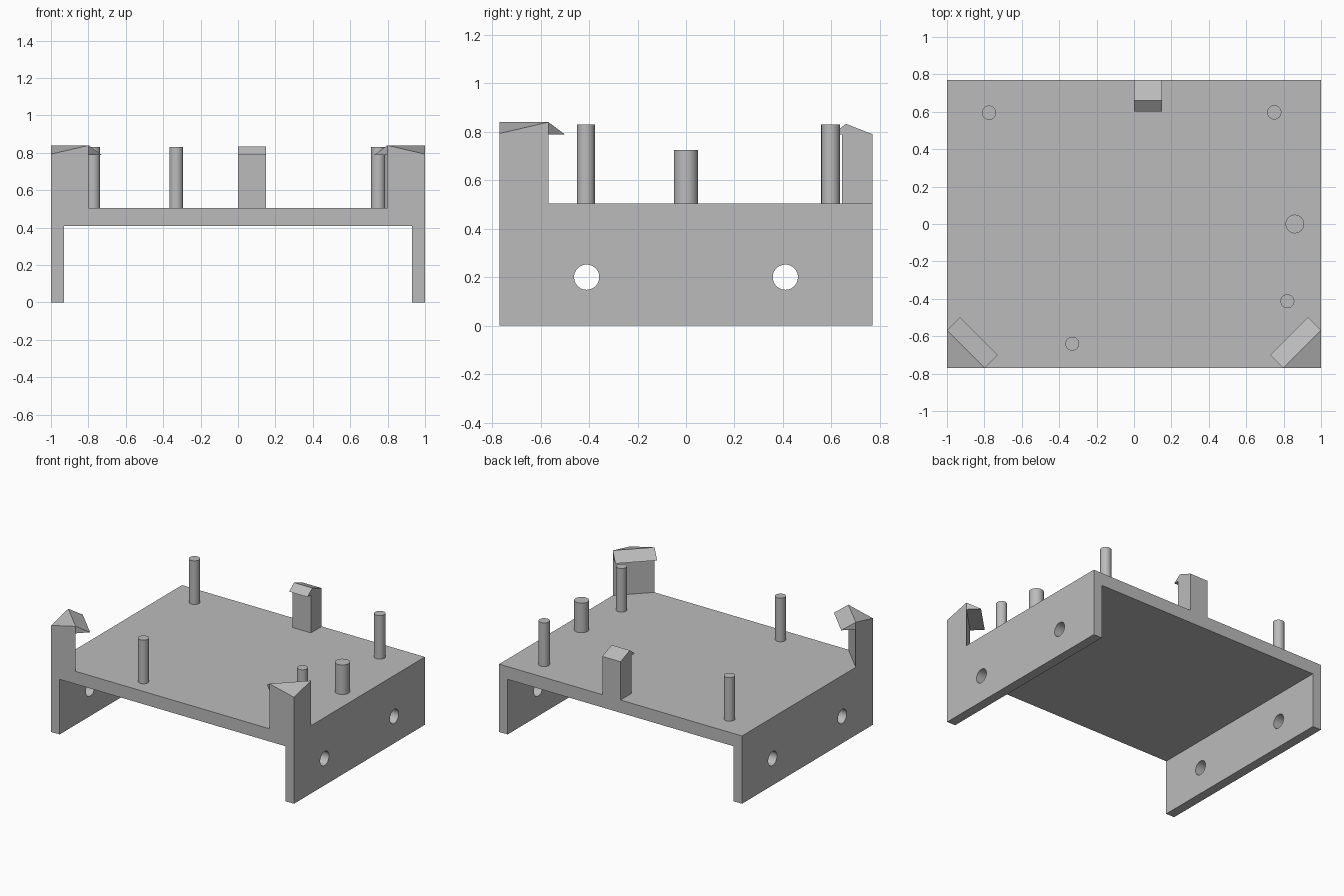
import bpy, bmesh, math
from mathutils import Matrix, Vector

if "Cube" in bpy.data.objects:
    bpy.data.objects.remove(bpy.data.objects["Cube"])

DECK = 0.505      # top of the plate
UNDER = 0.41      # underside of the plate
HALF_DEPTH = 0.77
WALL = 0.07

grey = bpy.data.materials.new("plain grey")
grey.use_nodes = True
colour = (0.5, 0.5, 0.5, 1.0)
grey.diffuse_color = colour
grey.node_tree.nodes["Principled BSDF"].inputs["Base Color"].default_value = colour


def finish(name, bm):
    bmesh.ops.recalc_face_normals(bm, faces=bm.faces)
    mesh = bpy.data.meshes.new(name)
    bm.to_mesh(mesh)
    bm.free()
    mesh.materials.append(grey)
    obj = bpy.data.objects.new(name, mesh)
    bpy.context.collection.objects.link(obj)
    return obj


def extrude_profile(name, points, direction):
    """Closed profile swept along a direction."""
    bm = bmesh.new()
    face = bm.faces.new([bm.verts.new(p) for p in points])
    swept = bmesh.ops.extrude_face_region(bm, geom=[face])["geom"]
    moved = [v for v in swept if isinstance(v, bmesh.types.BMVert)]
    bmesh.ops.translate(bm, verts=moved, vec=direction)
    return finish(name, bm)


def cylinder(name, radius, length, matrix):
    bm = bmesh.new()
    bmesh.ops.create_cone(bm, cap_ends=True, segments=48, radius1=radius,
                          radius2=radius, depth=length, matrix=matrix)
    return finish(name, bm)


def smooth(obj):
    bpy.ops.object.select_all(action="DESELECT")
    obj.select_set(True)
    bpy.context.view_layer.objects.active = obj
    bpy.ops.object.shade_smooth_by_angle(angle=math.radians(30))


# Bridge-shaped base: plate with two side walls
inner = 1 - WALL
outline = [(-1, 0), (-inner, 0), (-inner, UNDER), (inner, UNDER),
           (inner, 0), (1, 0), (1, DECK), (-1, DECK)]
base = extrude_profile("base", [(x, -HALF_DEPTH, z) for x, z in outline],
                       (0, 2 * HALF_DEPTH, 0))

# Round holes through both side walls
for y in (-0.41, 0.41):
    turn = Matrix.Translation((0, y, 0.2)) @ Matrix.Rotation(math.pi / 2, 4, "Y")
    cutter = cylinder("hole_cutter", 0.052, 2.4, turn)
    cutter.hide_render = True
    cut = base.modifiers.new("hole", "BOOLEAN")
    cut.operation = "DIFFERENCE"
    cut.solver = "EXACT"
    cut.object = cutter
    bpy.context.view_layer.objects.active = base
    bpy.ops.object.modifier_apply(modifier=cut.name)
    bpy.data.objects.remove(cutter)
smooth(base)

# Upright pegs: x, y, radius, top
pegs = {
    "back_right_peg": (-0.775, 0.595, 0.038, 0.83),
    "back_left_peg": (0.75, 0.597, 0.038, 0.83),
    "thick_side_peg": (0.86, 0, 0.05, 0.725),
    "front_left_peg": (0.82, -0.413, 0.037, 0.83),
    "front_right_peg": (-0.33, -0.64, 0.037, 0.83),
}
for name, (x, y, radius, top) in pegs.items():
    place = Matrix.Translation((x, y, (DECK + top) / 2))
    smooth(cylinder(name, radius, top - DECK, place))

# Back clip: stem with a ridged hook pointing forward
clip = [(HALF_DEPTH, DECK), (HALF_DEPTH, 0.79), (0.66, 0.833),
        (0.602, 0.788), (0.643, 0.788), (0.643, DECK)]
extrude_profile("back_clip", [(0, y, z) for y, z in clip], (0.15, 0, 0))

# Front corner clips: triangular stem, sloped top, hook across the corner
SIZE, REACH, LOW, RIDGE = 0.202, 0.07, 0.788, 0.84
for side, label in ((1, "left"), (-1, "right")):
    corner = Vector((side, -HALF_DEPTH, 0))
    ends = [corner + Vector((-side * SIZE, 0, 0)), corner + Vector((0, SIZE, 0))]
    inward = Vector((-side * REACH, REACH, 0))

    def at(p, z):
        return (p.x, p.y, z)

    bm = bmesh.new()
    foot = [bm.verts.new(at(p, DECK)) for p in [corner] + ends]
    crown = [bm.verts.new(at(corner, 0.793))] + [bm.verts.new(at(p, RIDGE)) for p in ends]
    under = [bm.verts.new(at(p, LOW)) for p in ends]
    tip = [bm.verts.new(at(p + inward, LOW)) for p in ends]
    bm.faces.new(foot)
    bm.faces.new(crown)
    bm.faces.new([foot[1], foot[2], under[1], under[0]])
    bm.faces.new([under[0], under[1], tip[1], tip[0]])
    bm.faces.new([tip[0], tip[1], crown[2], crown[1]])
    for i in (0, 1):
        bm.faces.new([foot[0], foot[i + 1], under[i], crown[i + 1], crown[0]])
        bm.faces.new([under[i], tip[i], crown[i + 1]])
    finish(f"front_{label}_clip", bm)
